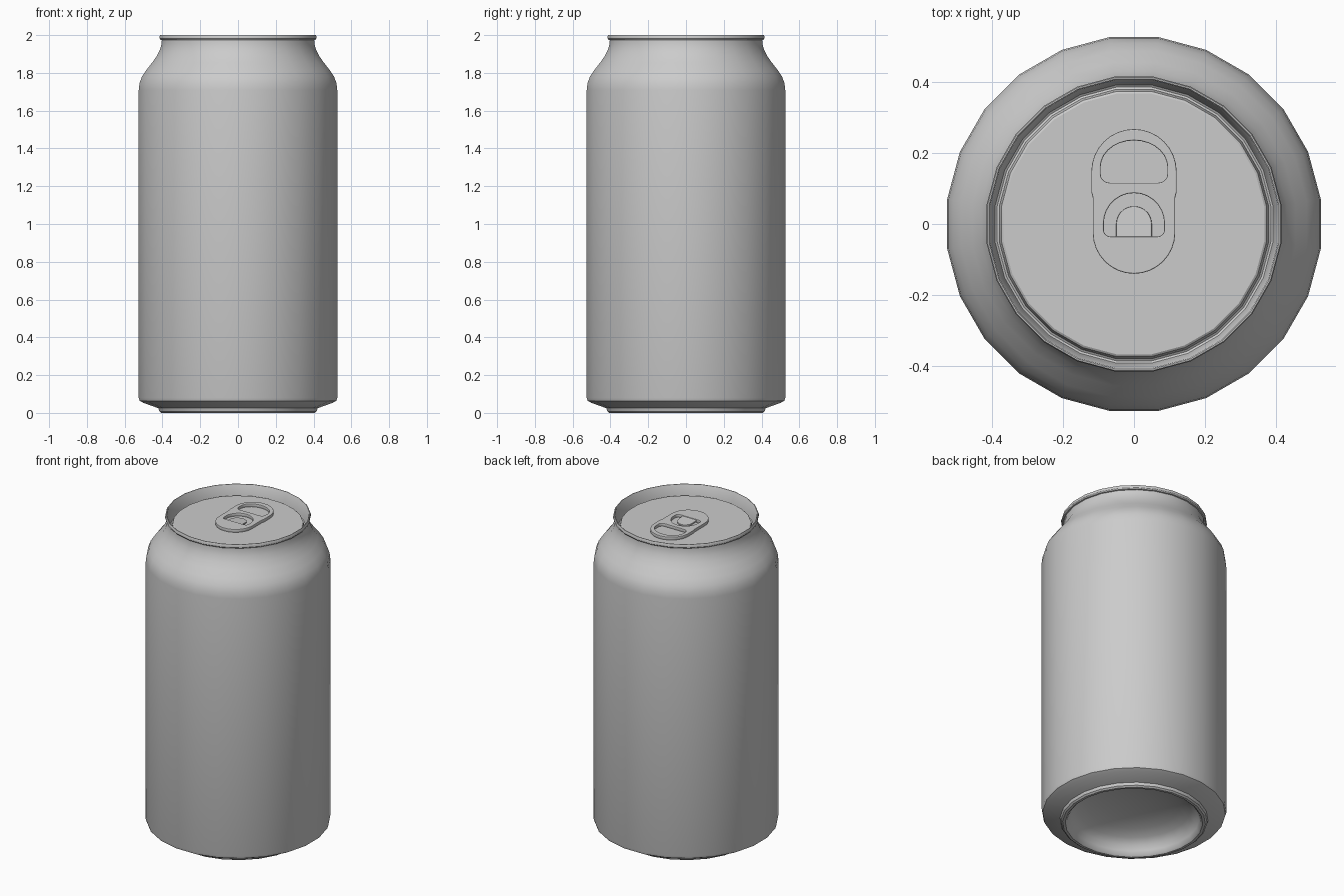
import bpy, bmesh, math
from math import pi, cos, sin

if "Cube" in bpy.data.objects:
    bpy.data.objects.remove(bpy.data.objects["Cube"])

SIDES = 24
LID_Z = 1.945


def smooth(obj, angle=32):
    bpy.ops.object.select_all(action='DESELECT')
    obj.select_set(True)
    bpy.context.view_layer.objects.active = obj
    bpy.ops.object.shade_smooth_by_angle(angle=math.radians(angle))


def lathe(name, profile):
    """Revolve (radius, height) points about z, with a flat side facing front."""
    bm = bmesh.new()
    rings = []
    for r, z in profile:
        if r == 0:
            rings.append([bm.verts.new((0, 0, z))] * SIDES)
        else:
            rings.append([bm.verts.new((r * cos(a), r * sin(a), z))
                          for a in ((i + 0.5) * 2 * pi / SIDES for i in range(SIDES))])
    for lo, hi in zip(rings, rings[1:]):
        for i in range(SIDES):
            j = (i + 1) % SIDES
            quad = [lo[i], lo[j], hi[j], hi[i]]
            bm.faces.new(list(dict.fromkeys(quad)))
    mesh = bpy.data.meshes.new(name)
    bm.to_mesh(mesh)
    bm.free()
    obj = bpy.data.objects.new(name, mesh)
    bpy.context.collection.objects.link(obj)
    smooth(obj)
    return obj


def arc(cx, cy, rx, ry, a0, a1, n):
    return [(cx + rx * cos(math.radians(a0 + (a1 - a0) * i / n)),
             cy + ry * sin(math.radians(a0 + (a1 - a0) * i / n))) for i in range(n + 1)]


def dee(w, y0, y1, ry, c):
    """Arched outline: rounded top of height ry, bottom corners of radius c."""
    return (arc(0, y1 - ry, w, ry, 0, 180, 14)
            + arc(-w + c, y0 + c, c, c, 180, 270, 4)
            + arc(w - c, y0 + c, c, c, 270, 360, 4))


def plate(name, outlines, thick):
    """Flat plate from an outer outline plus hole outlines."""
    cu = bpy.data.curves.new(name, 'CURVE')
    cu.dimensions = '2D'
    cu.fill_mode = 'BOTH'
    bevel = 0.003
    cu.extrude = thick / 2 - bevel
    cu.bevel_depth = bevel
    cu.bevel_resolution = 1
    cu.offset = -bevel
    for pts in outlines:
        sp = cu.splines.new('POLY')
        sp.points.add(len(pts) - 1)
        for p, (x, y) in zip(sp.points, pts):
            p.co = (x, y, 0, 1)
        sp.use_cyclic_u = True
    obj = bpy.data.objects.new(name, cu)
    bpy.context.collection.objects.link(obj)
    bpy.ops.object.select_all(action='DESELECT')
    obj.select_set(True)
    bpy.context.view_layer.objects.active = obj
    bpy.ops.object.convert(target='MESH')
    obj = bpy.context.object
    smooth(obj)
    return obj


# Can body: domed underside, foot ring, straight wall and necked shoulder
dome = [(0.375 * sin(t), 0.03 + 0.12 * cos(t)) for t in (i * pi / 12 for i in range(7))]
dome[0] = (0, 0.15)
lathe("can_body", dome + [
    (0.385, 0.008), (0.395, 0.0), (0.41, 0.0), (0.42, 0.008), (0.425, 0.025), (0.44, 0.03),
    (0.505, 0.053), (0.525, 0.064), (0.53, 0.08),
    (0.53, 1.71), (0.526, 1.745), (0.513, 1.78), (0.49, 1.815), (0.458, 1.855),
    (0.433, 1.89), (0.416, 1.925), (0.408, 1.955), (0.407, 1.975)])

# Lid: seamed rim, countersink groove and raised centre panel
lathe("lid", [
    (0.407, 1.973), (0.414, 1.975), (0.418, 1.981), (0.418, 1.995), (0.415, 2.0),
    (0.411, 2.0), (0.408, 1.996), (0.398, 1.925), (0.394, 1.909), (0.388, 1.905), (0.382, 1.909),
    (0.379, 1.93), (0.376, LID_Z - 0.004), (0.37, LID_Z), (0, LID_Z)])

# Pull tab with finger hole and rivet window
outline = (arc(0, 0.147, 0.12, 0.12, 0, 180, 16) + [(-0.12, 0.09), (-0.116, 0.075)]
           + arc(0, -0.024, 0.116, 0.116, 180, 360, 16) + [(0.116, 0.075), (0.12, 0.09)])
finger_hole = dee(0.094, 0.116, 0.235, 0.075, 0.025)
rivet_window = dee(0.085, -0.035, 0.087, 0.085, 0.018)
tab = plate("pull_tab", [outline, finger_hole, rivet_window], 0.02)
tab.location.z = LID_Z + 0.011

# Tongue inside the window, folded down to the lid
tongue = plate("tab_tongue", [dee(0.05, -0.04, 0.05, 0.05, 0.004)], 0.01)
tongue.location.z = LID_Z + 0.009
tongue.rotation_euler.x = math.radians(-5)
